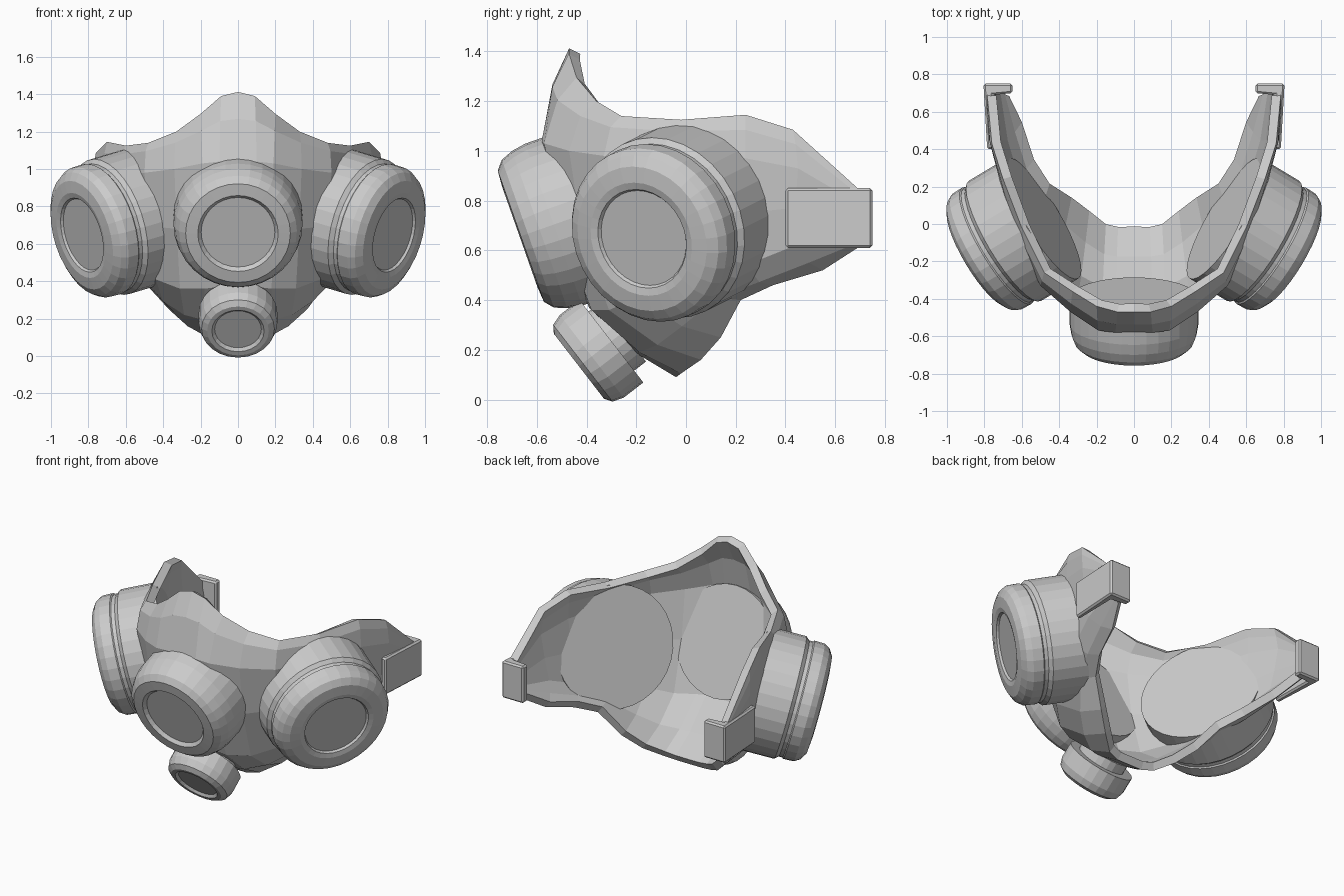
import bpy, bmesh, math
from mathutils import Vector

if "Cube" in bpy.data.objects:
    bpy.data.objects.remove(bpy.data.objects["Cube"])


def make_object(name, bm, mirrored=False):
    mesh = bpy.data.meshes.new(name)
    bm.to_mesh(mesh)
    bm.free()
    obj = bpy.data.objects.new(name, mesh)
    bpy.context.collection.objects.link(obj)
    if mirrored:
        obj.modifiers.new("Mirror", 'MIRROR')
    return obj


def lathe(name, base, tip, profile, sides, mirrored=False):
    """Revolve (radius, distance) pairs about the line from base towards tip."""
    base = Vector(base)
    axis = (Vector(tip) - base).normalized()
    u = axis.cross(Vector((0, 0, 1))).normalized()
    v = u.cross(axis)
    bm = bmesh.new()
    rings = []
    for r, t in profile:
        ring = []
        for k in range(sides):
            a = 2 * math.pi * k / sides
            ring.append(bm.verts.new(base + axis * t + (u * math.cos(a) + v * math.sin(a)) * r))
        rings.append(ring)
    for lo, hi in zip(rings, rings[1:]):
        for k in range(sides):
            n = (k + 1) % sides
            bm.faces.new((lo[k], lo[n], hi[n], hi[k]))
    bm.faces.new(rings[0])
    bm.faces.new(rings[-1])
    bmesh.ops.recalc_face_normals(bm, faces=bm.faces)
    return make_object(name, bm, mirrored)


# Face shell: four control lines from nose centre to ear, smoothed between
top_rim = [(0, -.47, 1.412), (.09, -.47, 1.39), (.20, -.44, 1.295), (.33, -.36, 1.2),
           (.48, -.26, 1.14), (.60, -.02, 1.125), (.70, .24, 1.145), (.76, .43, 1.085), (.785, .69, .85)]
upper = [(0, -.58, 1.04), (.10, -.58, 1.04), (.19, -.57, 1.03), (.34, -.47, 1.0),
         (.50, -.33, .98), (.64, -.05, .97), (.72, .24, .97), (.775, .45, .93), (.79, .69, .79)]
lower = [(0, -.39, .37), (.10, -.39, .37), (.18, -.38, .36), (.31, -.31, .36),
         (.44, -.19, .41), (.56, .02, .48), (.66, .24, .54), (.72, .44, .62), (.76, .70, .67)]
low_rim = [(0, -.04, .09), (.09, -.04, .09), (.17, -.02, .105), (.27, .06, .16),
           (.37, .14, .25), (.48, .22, .40), (.56, .35, .46), (.63, .55, .52), (.70, .69, .61)]


def between(a, b, c, d):
    return [(9 * (Vector(q) + Vector(r)) - Vector(p) - Vector(s)) / 16
            for p, q, r, s in zip(a, b, c, d)]


rows = [top_rim, between(top_rim, top_rim, upper, lower),
        upper, between(top_rim, upper, lower, low_rim),
        lower, between(upper, lower, low_rim, low_rim), low_rim]
bm = bmesh.new()
grid = []
for row in rows:
    full = [(-x, y, z) for x, y, z in reversed(row[1:])] + [tuple(p) for p in row]
    grid.append([bm.verts.new(p) for p in full])
for r0, r1 in zip(grid, grid[1:]):
    for j in range(len(r0) - 1):
        bm.faces.new((r0[j], r1[j], r1[j + 1], r0[j + 1]))
shell = make_object("face_shell", bm)
solid = shell.modifiers.new("Thickness", 'SOLIDIFY')
solid.thickness = 0.05
solid.offset = -1

# Side filter canisters
lathe("side_filters", (.49, .03, .75), (.84, -.18, .645),
      [(.375, 0), (.375, .24), (.355, .262), (.355, .285), (.362, .292), (.36, .355),
       (.34, .39), (.30, .415), (.235, .422), (.205, .415), (.197, .402)], 32, True)

# Front filter canister
lathe("front_filter", (0, -.40, .75), (0, -.65, .662),
      [(.345, 0), (.345, .14), (.335, .20), (.315, .25), (.28, .28),
       (.215, .285), (.197, .265)], 32)

# Exhaust valve below the front filter, with its neck
lathe("exhaust_valve", (0, -.30, .235), (0, -.379, .174),
      [(.15, -.06), (.15, 0), (.21, 0), (.21, .10), (.195, .145), (.165, .165),
       (.14, .165), (.125, .15)], 24)

# Strap clips at the ends of the shell
bm = bmesh.new()
outline = [(.75, .40), (.785, .40), (.805, .75), (.65, .75), (.65, .70), (.755, .69)]
face = bm.faces.new([bm.verts.new((x, y, .61)) for x, y in outline])
ext = bmesh.ops.extrude_face_region(bm, geom=[face])
bmesh.ops.translate(bm, vec=(0, 0, .24),
                    verts=[g for g in ext["geom"] if isinstance(g, bmesh.types.BMVert)])
bmesh.ops.recalc_face_normals(bm, faces=bm.faces)
clips = make_object("strap_clips", bm, True)
bevel = clips.modifiers.new("Bevel", 'BEVEL')
bevel.width = 0.01
bevel.segments = 1
